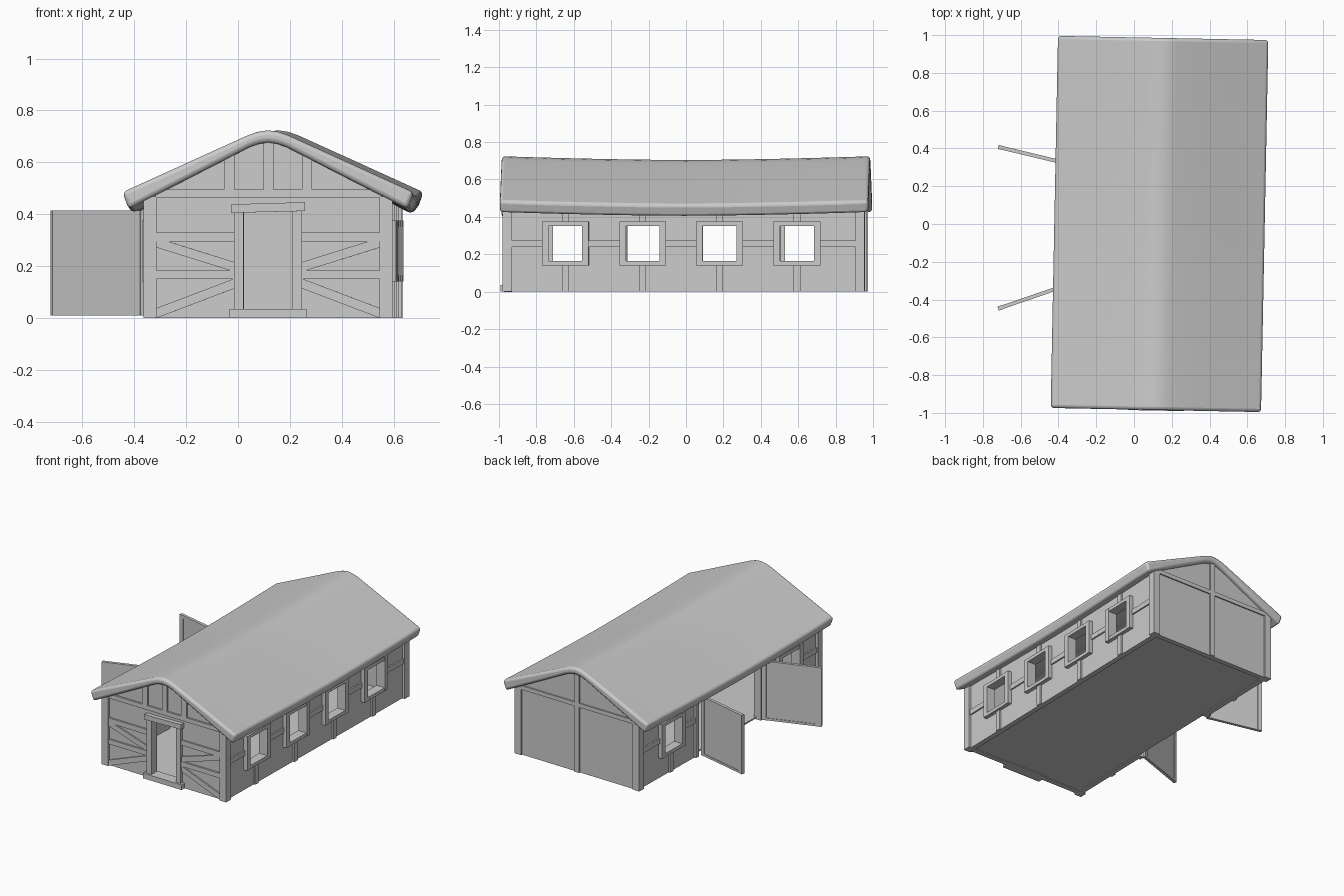
import bpy, bmesh, math
from mathutils import Vector, Matrix

if "Cube" in bpy.data.objects:
    bpy.data.objects.remove(bpy.data.objects["Cube"])

# the whole barn stands slightly turned, with its centre right of the origin
PLACE = Matrix.Translation((0.135, 0, 0)) @ Matrix.Rotation(-0.0195, 4, 'Z')


def finish(name, bm, matrix=PLACE):
    bmesh.ops.recalc_face_normals(bm, faces=bm.faces[:])
    me = bpy.data.meshes.new(name)
    bm.to_mesh(me)
    bm.free()
    ob = bpy.data.objects.new(name, me)
    ob.matrix_world = matrix
    bpy.context.collection.objects.link(ob)
    return ob


def add_prism(bm, pts, y0, y1):
    """x/z outline extruded along y"""
    f = bm.faces.new([bm.verts.new((x, y0, z)) for x, z in pts])
    ext = bmesh.ops.extrude_face_region(bm, geom=[f])['geom']
    for v in ext:
        if isinstance(v, bmesh.types.BMVert):
            v.co.y = y1


def add_box(bm, x0, x1, y0, y1, z0, z1):
    add_prism(bm, [(x0, z0), (x1, z0), (x1, z1), (x0, z1)], y0, y1)


def boxes(name, items, matrix=PLACE):
    bm = bmesh.new()
    for b in items:
        add_box(bm, *b)
    return finish(name, bm, matrix)


def mirror(pts):
    """half outline starting on the axis -> full closed outline side"""
    return [(-x, z) for x, z in reversed(pts) if x > 0] + pts


# ---- roof: sagging bent slab with rounded rims
outer = mirror([(0, .724), (.04, .718), (.08, .704), (.32, .595), (.562, .485)])
inner = mirror([(0, .677), (.035, .672), (.07, .66), (.3, .542), (.538, .42)])
outline = outer + inner[::-1]
bm = bmesh.new()
rings = []
N = 12
for i in range(N + 1):
    y = -.985 + 1.97 * i / N
    sag = .02 * (1 - abs(y / .985) ** 1.6)
    rings.append([bm.verts.new((x, y, z - sag)) for x, z in outline])
n = len(outline)
for a, b in zip(rings, rings[1:]):
    for j in range(n):
        k = (j + 1) % n
        bm.faces.new((a[j], a[k], b[k], b[j]))
m = len(outer)
for r in (rings[0], rings[-1]):
    for j in range(m - 1):
        bm.faces.new((r[j], r[j + 1], r[n - 2 - j], r[n - 1 - j]))
roof = finish("roof", bm)
bev = roof.modifiers.new("rim", 'BEVEL')
bev.width, bev.segments, bev.limit_method, bev.angle_limit = .017, 3, 'ANGLE', math.radians(50)
bpy.context.view_layer.objects.active = roof
roof.select_set(True)
bpy.ops.object.shade_smooth_by_angle(angle=math.radians(40))
roof.select_set(False)

# ---- gable walls, the front one with a doorway notch
gable = [(.462, 0), (.462, .465), (.07, .668), (0, .688), (-.07, .668), (-.462, .465), (-.462, 0)]
doorway = [(-.096, 0), (-.096, .41), (.096, .41), (.096, 0)]
for name, pts, y0, y1 in (("front_wall", gable + doorway, -.955, -.92), ("back_wall", gable, .92, .955)):
    bm = bmesh.new()
    add_prism(bm, pts, y0, y1)
    finish(name, bm)

# ---- side walls with window holes (and the wide gateway on the left)
WIN = [-.636, -.222, .189, .603]
HW, Z0, Z1 = .096, .16, .355


def side_wall(name, x, thick, holes):
    ys = sorted({-.92, .92, *[h[0] for h in holes], *[h[1] for h in holes]})
    zs = sorted({0, .455, *[h[2] for h in holes], *[h[3] for h in holes]})
    bm = bmesh.new()
    grid = [[bm.verts.new((x, y, z)) for z in zs] for y in ys]
    for i in range(len(ys) - 1):
        for j in range(len(zs) - 1):
            cy, cz = (ys[i] + ys[i + 1]) / 2, (zs[j] + zs[j + 1]) / 2
            if any(h[0] < cy < h[1] and h[2] < cz < h[3] for h in holes):
                continue
            bm.faces.new((grid[i][j], grid[i + 1][j], grid[i + 1][j + 1], grid[i][j + 1]))
    loose = [v for v in bm.verts if not v.link_faces]
    bmesh.ops.delete(bm, geom=loose, context='VERTS')
    ext = bmesh.ops.extrude_face_region(bm, geom=bm.faces[:])['geom']
    for v in ext:
        if isinstance(v, bmesh.types.BMVert):
            v.co.x += thick
    finish(name, bm)


def hole(y):
    return (y - HW, y + HW, Z0, Z1)


LEFT_WIN = [-.63, .61]
side_wall("right_wall", .427, .035, [hole(y) for y in WIN])
side_wall("left_wall", -.462, .035, [hole(y) for y in LEFT_WIN] + [(-.325, .325, 0, .415)])

# ---- floor
boxes("floor", [(-.44, .44, -.935, .935, .006, .016)])


# ---- window frames plus the side timbering around them
def sided(s, a, b, *rest):
    return (min(s * a, s * b), max(s * a, s * b), *rest)


for side, s, wins, stops in (("right", 1, WIN, []), ("left", -1, LEFT_WIN, [(-.36, .36)])):
    for i, y in enumerate(wins):
        boxes(f"{side}_window_frame_{i + 1}", [
            sided(s, .425, .49, y - .125, y - .09, .14, .375),
            sided(s, .425, .49, y + .09, y + .125, .14, .375),
            sided(s, .425, .488, y - .09, y + .09, .14, .163),
            sided(s, .425, .488, y - .09, y + .09, .352, .375)])
    beams = []
    for y in wins:
        beams += [sided(s, .455, .473, y - .018, y + .018, 0, .145),
                  sided(s, .455, .473, y - .018, y + .018, .37, .455)]
    blocks = sorted([(y - .12, y + .12) for y in wins] + stops)
    starts = [-.93] + [b[1] for b in blocks]
    ends = [b[0] for b in blocks] + [.93]
    beams += [sided(s, .455, .472, a, b, .24, .275) for a, b in zip(starts, ends)]
    boxes(f"{side}_timbers", beams)

# ---- corner posts
boxes("corner_posts", [sided(s, .43, .48, *yy, 0, .468)
                       for s in (-1, 1) for yy in ((-.972, -.922), (.915, .965))])

# ---- front timbering
F0, F1 = -.967, -.94
front = [(-.435, .435, F0, F1, .465, .495), (-.017, .02, F0, F1, .49, .69)]
for s in (-1, 1):
    front += [sided(s, .13, .17, F0, F1, .49, .632),
              sided(s, .125, .435, F0, F1, .295, .33),
              sided(s, .125, .435, F0, F1, .15, .183)]
boxes("front_timbers", front)

bm = bmesh.new()
for s in (-1, 1):
    for a, b in (((.44, .293), (.11, .19)), ((.44, .015), (.11, .14))):
        a, b = Vector((a[0] * s, a[1])), Vector((b[0] * s, b[1]))
        d = (b - a).normalized() * .018
        p = Vector((-d.y, d.x))
        add_prism(bm, [a + p, b + p, b - p, a - p], -.964, -.94)
finish("front_braces", bm)

# ---- front doorway: jambs, slightly tilted lintel, doorstep
boxes("door_jambs", [sided(s, .094, .131, -.974, -.915, 0, .415) for s in (-1, 1)])
bm = bmesh.new()
add_prism(bm, [(-.142, .405), (.142, .412), (.142, .446), (-.142, .438)], -.985, -.915)
finish("door_lintel", bm)
boxes("doorstep", [(-.148, .148, -.988, -.91, 0, .035)])

# ---- back timbering
boxes("back_timbers", [(-.435, .435, .945, .964, .45, .478), (-.017, .017, .945, .966, 0, .69)])

# ---- left gateway frame
boxes("gateway_frame", [(-.476, -.424, -.36, -.325, 0, .45), (-.476, -.424, .325, .36, 0, .45),
                        (-.474, -.426, -.325, .325, .415, .445)])

# ---- open gateway doors: board with a raised border
for name, hinge, tip, s in (("front_gate_door", (-.352, -.322), (-.719, -.448), 1),
                            ("back_gate_door", (-.345, .318), (-.719, .408), -1)):
    d = Vector(tip) - Vector(hinge)
    L = d.length
    mat = Matrix.Translation((*hinge, .01)) @ Matrix.Rotation(math.atan2(d.y, d.x), 4, 'Z')
    boxes(name, [(.02, L - .02, -.006, .006, .01, .395),
                 (0, .03, -.011, .011, 0, .405), (L - .03, L, -.011, .011, 0, .405),
                 (.03, L - .03, -.01, .01, .383, .405), (.03, L - .03, -.01, .01, 0, .015)], mat)
